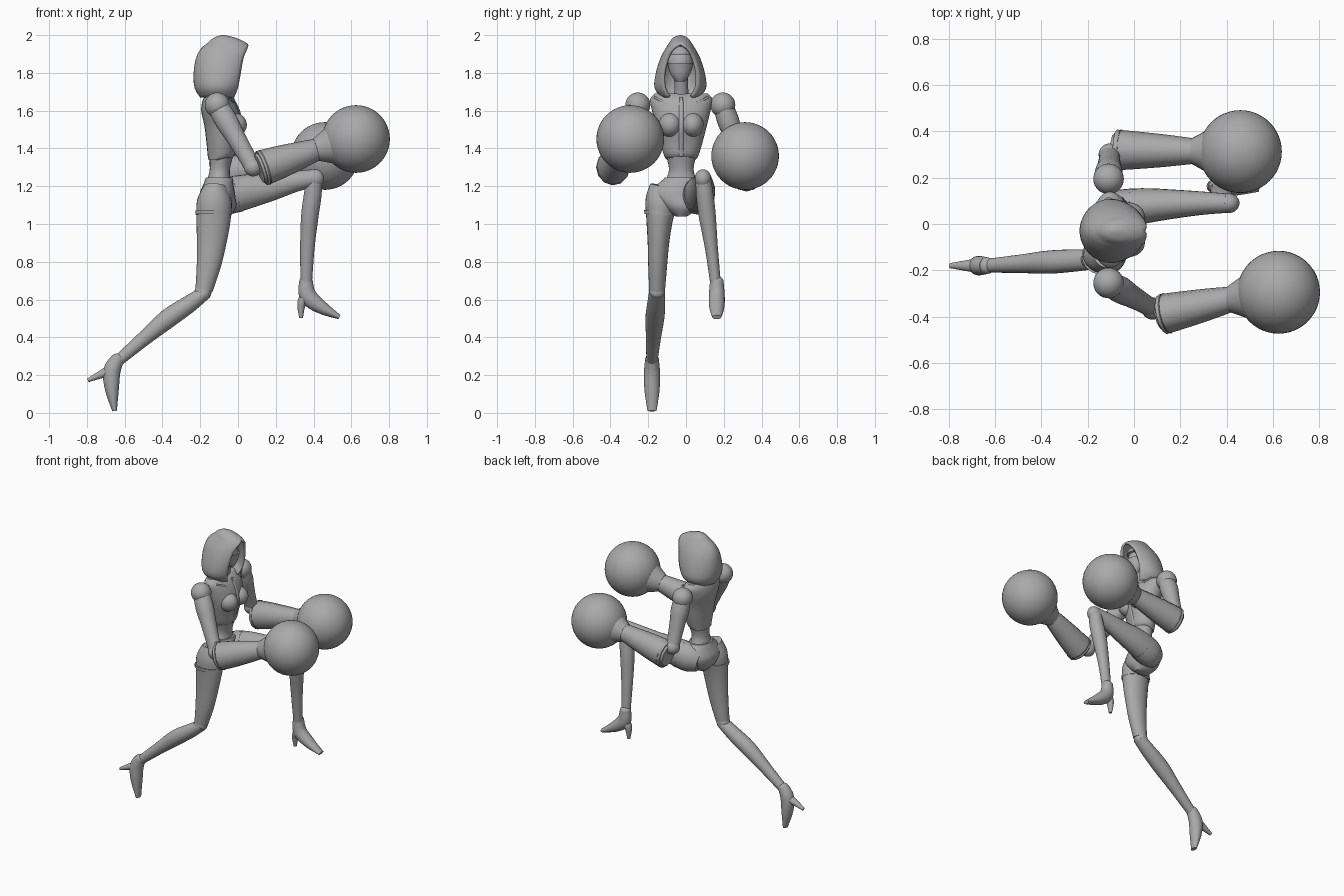
import bpy, bmesh, math
from mathutils import Vector

cube = bpy.data.objects.get("Cube")
if cube:
    bpy.data.objects.remove(cube, do_unlink=True)

grey = bpy.data.materials.new("plain grey")
grey.use_nodes = True
grey.diffuse_color = (0.4, 0.4, 0.4, 1)
grey.node_tree.nodes["Principled BSDF"].inputs["Base Color"].default_value = (0.4, 0.4, 0.4, 1)
MID = -0.025  # y of the body's centre plane


def finish(name, bm, angle=40):
    bmesh.ops.recalc_face_normals(bm, faces=bm.faces)
    mesh = bpy.data.meshes.new(name)
    bm.to_mesh(mesh)
    bm.free()
    obj = bpy.data.objects.new(name, mesh)
    bpy.context.collection.objects.link(obj)
    mesh.materials.append(grey)
    bpy.ops.object.select_all(action='DESELECT')
    obj.select_set(True)
    bpy.context.view_layer.objects.active = obj
    bpy.ops.object.shade_smooth_by_angle(angle=math.radians(angle))
    return obj


def spline(rings, steps):
    """Catmull-Rom interpolation of ring tuples."""
    rows = [Vector(r) for r in rings]
    out = []
    for i in range(len(rows) - 1):
        b, c = rows[i], rows[i + 1]
        a, d = rows[max(i - 1, 0)], rows[min(i + 2, len(rows) - 1)]
        for s in range(steps):
            t = s / steps
            out.append(b + (c - a) * (t / 2) + (a * 2 - b * 5 + c * 4 - d) * (t * t / 2)
                       + (b * 3 - a - c * 3 + d) * (t ** 3 / 2))
    return out + [rows[-1]]


def loft(name, rings, axis=None, steps=4, sides=24):
    """Tube through rings of (x, y, z, half width, half depth)."""
    bm = bmesh.new()
    rows = spline(rings, steps)
    pts = [Vector(r[:3]) for r in rows]
    loops = []
    for i, r in enumerate(rows):
        t = Vector(axis) if axis else pts[min(i + 1, len(pts) - 1)] - pts[max(i - 1, 0)]
        t.normalize()
        u = Vector((0, 1, 0))
        u = (u - t * u.dot(t)).normalized()
        v = t.cross(u)
        loops.append([bm.verts.new(pts[i] + u * math.cos(a) * r[3] + v * math.sin(a) * r[4])
                      for a in (math.tau * k / sides for k in range(sides))])
    for p, q in zip(loops, loops[1:]):
        for k in range(sides):
            j = (k + 1) % sides
            bm.faces.new((p[k], p[j], q[j], q[k]))
    bm.faces.new(loops[0])
    bm.faces.new(loops[-1])
    return finish(name, bm)


def ball(name, centre, radii, segments=32):
    bm = bmesh.new()
    bmesh.ops.create_uvsphere(bm, u_segments=segments, v_segments=segments // 2, radius=1)
    for v in bm.verts:
        v.co = Vector(c + r * k for c, r, k in zip(centre, radii, v.co))
    return finish(name, bm)


# Hood: levels of (z, back x, front x, half width, half opening)
def hood():
    bm = bmesh.new()
    levels = [(1.67, -.20, -.02, .10, .06), (1.72, -.23, 0, .137, .085), (1.8, -.235, .015, .13, .09),
              (1.88, -.222, .03, .105, .07), (1.93, -.195, .05, .078, .04),
              (1.955, -.165, .05, .062, .004), (1.985, -.13, -.01, .04, .002), (2, -.09, -.07, .006, .001)]
    loops = []
    for z, back, front, wide, gap in spline(levels, 3):
        start = math.asin(max(0.01, min(0.95, gap / wide)))
        row = []
        for k in range(33):
            t = start + (math.tau - 2 * start) * k / 32
            x = back + (front - back) * (math.cos(t) + 1) / (math.cos(start) + 1)
            row.append(bm.verts.new((x, MID - .005 + wide * math.sin(t), z)))
        loops.append(row)
    for p, q in zip(loops, loops[1:]):
        for k in range(32):
            bm.faces.new((p[k], p[k + 1], q[k + 1], q[k]))
    # Close the crown above the face opening
    for p, q in zip(loops[15:], loops[16:]):
        bm.faces.new((p[32], p[0], q[0], q[32]))
    bm.faces.new(loops[-1])
    obj = finish("hood", bm)
    shell = obj.modifiers.new("thickness", 'SOLIDIFY')
    shell.thickness = 0.014
    shell.offset = -1


hood()

# Head, mask and neck
ball("head", (-.06, MID - .005, 1.85), (.07, .066, .085))
loft("jaw_mask", [(-.035, MID - .005, 1.755, .022, .022), (-.04, MID - .005, 1.79, .05, .045),
                  (-.045, MID - .005, 1.85, .068, .064)], axis=(0, 0, 1))
loft("brow_visor", [(-.04, MID - .005, 1.895, .058, .058), (-.035, MID - .005, 1.915, .048, .05),
                    (-.04, MID - .005, 1.94, .02, .025)], axis=(0, 0, 1))
loft("neck", [(-.11, MID, 1.62, .08, .07), (-.10, MID, 1.67, .045, .045), (-.08, MID, 1.73, .036, .038),
              (-.06, MID - .005, 1.82, .04, .042)], axis=(0, 0, 1))

# Torso
loft("chest", [(-.115, MID, 1.34, .075, .04), (-.09, MID, 1.36, .09, .07), (-.085, MID, 1.43, .112, .082),
               (-.08, MID, 1.52, .135, .098), (-.095, MID, 1.6, .155, .1), (-.105, MID, 1.66, .165, .08),
               (-.11, MID, 1.69, .14, .05)], axis=(0, 0, 1))
loft("abdomen", [(-.105, MID, 1.18, .11, .075), (-.1, MID, 1.25, .075, .058), (-.095, MID, 1.3, .066, .054),
                 (-.085, MID, 1.38, .085, .065)], axis=(0, 0, 1))
for side, name in ((1, "left"), (-1, "right")):
    ball(name + "_breast", (-.025, MID + side * .058, 1.525), (.072, .06, .065))
    loft(name + "_collar_seam", [(-.015, MID + side * .01, 1.6, .008, .006),
                                 (-.02, MID + side * .07, 1.635, .008, .006),
                                 (-.05, MID + side * .14, 1.67, .006, .006)], axis=(1, 0, 0), sides=8)
loft("chest_placket", [(-.02, MID, 1.36, .012, .006), (.0, MID, 1.44, .012, .006), (.018, MID, 1.52, .012, .006),
                       (.004, MID, 1.6, .012, .006), (-.03, MID, 1.67, .01, .006)], sides=8)

# Pelvis and belt
loft("pelvis", [(-.09, MID, 1.04, .03, .05), (-.1, MID, 1.09, .1, .09), (-.11, MID - .015, 1.15, .145, .095),
                (-.105, MID - .01, 1.2, .125, .083), (-.1, MID, 1.245, .085, .066)], axis=(0, 0, 1))
loft("belt", [(-.1, MID, 1.225, .105, .078), (-.1, MID, 1.245, .088, .07)], axis=(0, 0, 1), steps=1)


# Arms: shoulder ball, upper arm, gauntlet, cuff and round fist
def arm(side, shoulder, elbow, opening, wrist, fist):
    s, e, o, w, f = map(Vector, (shoulder, elbow, opening, wrist, fist))
    ball(side + "_shoulder", s, (.066, .066, .066))
    m = s.lerp(e, .5)
    loft(side + "_upper_arm", [(*s, .05, .055), (*s.lerp(e, .25), .058, .06), (*m, .05, .052),
                               (*s.lerp(e, .8), .042, .046), (*e, .04, .045)])
    ball(side + "_elbow", e, (.048, .048, .048))
    loft(side + "_gauntlet", [(*o, .088, .095), (*o.lerp(w, .3), .08, .088), (*o.lerp(w, .65), .069, .074),
                              (*w, .055, .058)], sides=12)
    loft(side + "_elbow_rim", [(*o.lerp(w, -.04), .07, .078), (*o.lerp(w, .06), .09, .097)], steps=1, sides=12)
    loft(side + "_cuff", [(*w.lerp(f, -.04), .057, .06), (*w.lerp(f, .1), .072, .074),
                          (*w.lerp(f, .4), .105, .105)], sides=20)
    ball(side + "_fist", f, (.179, .179, .179), 48)


arm("right", (-.11, -.255, 1.63), (.08, -.365, 1.3), (.125, -.39, 1.295), (.42, -.325, 1.395), (.625, -.295, 1.45))
arm("left", (-.11, .195, 1.63), (-.105, .3, 1.32), (-.075, .32, 1.265), (.26, .315, 1.33), (.46, .313, 1.36))

# Standing right leg
loft("right_thigh", [(-.12, -.115, 1.2, .075, .06), (-.125, -.13, 1.12, .085, .092), (-.13, -.14, 1.02, .07, .09),
                     (-.14, -.146, .9, .057, .078), (-.155, -.15, .78, .05, .064), (-.18, -.153, .65, .042, .046)])
ball("right_knee", (-.185, -.153, .64), (.045, .043, .045))
loft("right_shin", [(-.17, -.153, .64, .042, .036), (-.26, -.158, .575, .048, .046), (-.37, -.165, .5, .05, .051),
                    (-.49, -.172, .4, .04, .04), (-.63, -.18, .28, .03, .03)])
loft("right_thigh_band", [(-.13, -.138, 1.07, .084, .096), (-.13, -.139, 1.05, .081, .096)], steps=1)

# Raised left leg
loft("left_thigh", [(-.14, .045, 1.13, .06, .07), (-.07, .06, 1.145, .085, .096), (.04, .078, 1.17, .077, .092),
                    (.17, .086, 1.195, .063, .074), (.3, .09, 1.225, .05, .056), (.4, .09, 1.243, .042, .046)])
ball("left_knee", (.408, .09, 1.24), (.048, .043, .05))
loft("left_shin", [(.405, .09, 1.25, .04, .042), (.395, .1, 1.15, .046, .047), (.38, .113, 1.04, .045, .046),
                   (.367, .135, .87, .034, .038), (.361, .157, .68, .028, .03)])
loft("left_thigh_band", [(-.015, .069, 1.157, .084, .098), (.005, .072, 1.162, .082, .097)], steps=1)


# High-heeled shoes
def shoe(side, y, ankle, arch, ball_of_foot, toe, heel, tip):
    def ring(p, w, d):
        return (p[0], y, p[1], w, d)
    loft(side + "_shoe", [ring(ankle, .036, .036), ring(arch, .042, .046),
                          ring(ball_of_foot, .04, .036), ring(toe, .024, .012)])
    ball(side + "_ankle", (ankle[0], y, ankle[1]), (.036, .036, .03))
    loft(side + "_heel", [ring(arch, .034, .036), ring(heel, .026, .024), ring(tip, .011, .01)], sides=16)


shoe("left", .163, (.36, .695), (.37, .62), (.44, .56), (.537, .507), (.337, .58), (.334, .503))
shoe("right", -.18, (-.637, .285), (-.668, .22), (-.667, .12), (-.653, .01), (-.71, .21), (-.795, .172))
